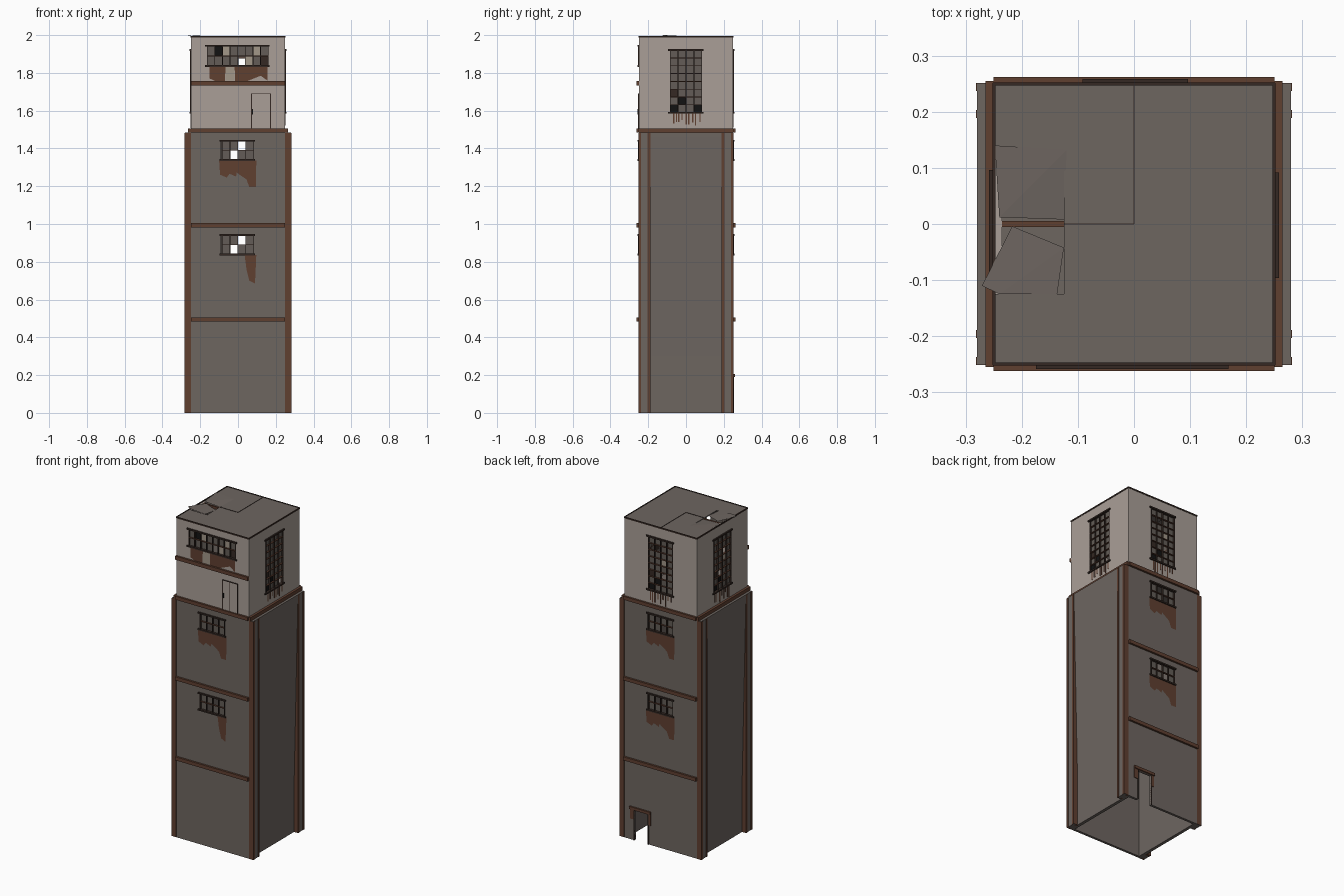
import bpy, bmesh, math, random
from mathutils import Matrix, Vector

if "Cube" in bpy.data.objects:
    bpy.data.objects.remove(bpy.data.objects["Cube"])

random.seed(4)

def mat(name, r, g, b):
    m = bpy.data.materials.new(name)
    m.diffuse_color = (r, g, b, 1)
    m.use_nodes = True
    m.node_tree.nodes["Principled BSDF"].inputs["Base Color"].default_value = m.diffuse_color
    return m

MATS = [mat("grey_panel", .155, .132, .118), mat("pale_wall", .40, .345, .31),
        mat("rust_brown", .115, .05, .030), mat("dark_frame", .035, .022, .017),
        mat("dull_glass", .125, .108, .095), mat("pale_pane", .36, .31, .25),
        mat("black_gap", .006, .006, .006)]
GREY, PALE, RUST, FRAME, GLASS, TAN, BLACK = range(7)
FRONT, RIGHT, BACK, LEFT = range(4)
R = 0.25   # half width of the tower

def finish(name, bm, side=FRONT):
    """Turn a bmesh built on the front wall into an object on the chosen side."""
    me = bpy.data.meshes.new(name)
    bm.transform(Matrix.Rotation(side * math.pi / 2, 4, 'Z'))
    bm.to_mesh(me)
    bm.free()
    ob = bpy.data.objects.new(name, me)
    for m in MATS:
        me.materials.append(m)
    bpy.context.collection.objects.link(ob)
    return ob

def add_box(bm, m, u0, u1, d0, d1, z0, z1):
    """u runs along the wall, d is the distance out of the wall plane."""
    M = (Matrix.Translation(((u0 + u1) / 2, -R - (d0 + d1) / 2, (z0 + z1) / 2))
         @ Matrix.Diagonal((u1 - u0, d1 - d0, z1 - z0, 1)))
    for v in bmesh.ops.create_cube(bm, size=1, matrix=M)["verts"]:
        for f in v.link_faces:
            f.material_index = m

def boxes(name, side, items):
    bm = bmesh.new()
    for it in items:
        add_box(bm, *it)
    return finish(name, bm, side)

def wall(name, side, z0, z1, m, holes=()):
    """Flat sheet with rectangular holes, thickened inwards."""
    us = sorted({-R, R} | {h[0] for h in holes} | {h[1] for h in holes})
    zs = sorted({z0, z1} | {h[2] for h in holes} | {h[3] for h in holes})
    bm = bmesh.new()
    for a, b in zip(us, us[1:]):
        for c, d in zip(zs, zs[1:]):
            mu, mz = (a + b) / 2, (c + d) / 2
            if any(h[0] < mu < h[1] and h[2] < mz < h[3] for h in holes):
                continue
            f = bm.faces.new([bm.verts.new((u, -R, z)) for u, z in ((a, c), (b, c), (b, d), (a, d))])
            f.material_index = m
    bmesh.ops.remove_doubles(bm, verts=bm.verts, dist=1e-5)
    s = finish(name, bm, side).modifiers.new("thickness", 'SOLIDIFY')
    s.thickness, s.offset = .015, -1

def window(name, side, u0, u1, z0, z1, cols, rows, gaps=(), special=(), hood=True):
    """Panes, glazing bars, lintel and sill. gaps: missing (col, row) from bottom left."""
    w, h = (u1 - u0) / cols, (z1 - z0) / rows
    special = dict(special)
    items = []
    for c in range(cols):
        for r in range(rows):
            if (c, r) not in gaps:
                d = random.choice((-.008, -.007, -.006))
                items.append((special.get((c, r), GLASS), u0 + c * w, u0 + (c + 1) * w,
                              d - .002, d, z0 + r * h, z0 + (r + 1) * h))
    t = .002
    items += [(FRAME, u0 + c * w - t, u0 + c * w + t, -.01, .003, z0, z1) for c in range(cols + 1)]
    items += [(RUST, u0, u1, -.01, .002, z0 + r * h - t, z0 + r * h + t) for r in range(rows + 1)]
    if hood:
        items += [(FRAME, u0 - .012, u1 + .008, -.01, .008, z1 - .003, z1 + .006),
                  (FRAME, u0 - .012, u1 + .008, -.01, .008, z0 - .006, z0 + .003)]
    boxes(name, side, items)

def plate(name, side, m, pts, d=.002):
    """Thin polygon plate lying on a wall, for rust stains."""
    bm = bmesh.new()
    f = bm.faces.new([bm.verts.new((u, -R - d, z)) for u, z in pts])
    f.material_index = m
    bmesh.ops.triangulate(bm, faces=[f])
    finish(name, bm, side)

# Lower and upper walls with openings
SMALL = [(-.09, .085, z, z + .1) for z in (.84, 1.34)]
TALL = (-.084, .084, 1.59, 1.92)
STRIP = (-.163, .16, 1.838, 1.942)
DOOR = (-.18, -.085, 0, .19)
wall("front_lower_wall", FRONT, 0, 1.5, GREY, SMALL)
wall("back_lower_wall", BACK, 0, 1.5, GREY, SMALL + [DOOR])
wall("front_upper_wall", FRONT, 1.5, 1.99, PALE, [STRIP])
for side, n in ((RIGHT, "right"), (LEFT, "left")):
    wall(n + "_lower_wall", side, 0, 1.5, GREY)
for side, n in ((RIGHT, "right"), (LEFT, "left"), (BACK, "back")):
    wall(n + "_upper_wall", side, 1.5, 1.99, PALE, [TALL])
boxes("upper_floor", FRONT, [(GREY, -.24, .24, -.49, -.01, 1.49, 1.5)])

# Side columns with rusty edges, and the sloping panel between their tops
for side, n in ((RIGHT, "right"), (LEFT, "left")):
    items = []
    for s in (-1, 1):
        lo, hi = sorted((s * .19, s * .25))
        items += [(GREY, lo, hi, -.005, .03, 0, 1.484),
                  (RUST, lo - .001, lo + .013, 0, .032, 0, 1.482),
                  (RUST, hi - .013, hi + .001, 0, .032, 0, 1.482)]
    boxes(n + "_columns", side, items)
    bm = bmesh.new()
    prof = ((0, 0), (.004, 0), (.004, .3), (.03, 1.46), (.03, 1.484), (0, 1.484))
    f = bm.faces.new([bm.verts.new((-.19, -R - d, z)) for d, z in prof])
    ext = bmesh.ops.extrude_face_region(bm, geom=[f])["geom"]
    bmesh.ops.translate(bm, vec=(.38, 0, 0), verts=[e for e in ext if isinstance(e, bmesh.types.BMVert)])
    bmesh.ops.recalc_face_normals(bm, faces=bm.faces)
    finish(n + "_sloping_panel", bm, side)

# Rusty bands
for side, n in ((FRONT, "front"), (BACK, "back")):
    boxes(n + "_bands", side, [(RUST, -.25, .25, -.005, .012, z - .018, z + .004) for z in (.502, 1, 1.502)])
for side, n in ((RIGHT, "right"), (LEFT, "left")):
    boxes(n + "_top_band", side, [(RUST, -.255, .255, -.005, .015, 1.484, 1.506)])
boxes("front_upper_band", FRONT, [(RUST, -.25, .25, -.005, .012, 1.733, 1.756)])

# Small lower windows, open panes lined up front to back, with stains
for i, z in enumerate((.84, 1.34)):
    window("front_window_%d" % i, FRONT, -.085, .083, z, z + .1, 4, 2, {(2, 1), (1, 0)})
    window("back_window_%d" % i, BACK, -.083, .085, z, z + .1, 4, 2, {(1, 1), (2, 0)})
def wide_stain(name, side, z):
    plate(name, side, RUST, [(-.1, z), (-.095, z - .075), (-.06, z - .09), (-.045, z - .07), (-.01, z - .085),
                             (0, z - .02), (.035, z - .03), (.045, z - .1), (.06, z - .14), (.095, z - .14), (.097, z)])
wide_stain("front_stain_top", FRONT, 1.336)
wide_stain("back_stain_top", BACK, 1.336)
wide_stain("back_stain_low", BACK, .836)
plate("front_stain_low", FRONT, RUST, [(.035, .836), (.045, .76), (.06, .70), (.09, .685), (.097, .836)])

# Long upper front window with stain below it
window("front_strip_window", FRONT, *STRIP, 8, 2, {(4, 0)},
       {(6, 1): TAN, (1, 1): BLACK, (2, 1): TAN, (5, 0): TAN, (7, 0): FRAME})
plate("strip_stain_left", FRONT, RUST, [(-.152, 1.834), (-.15, 1.77), (-.12, 1.757), (-.07, 1.757), (-.065, 1.834)])
plate("strip_stain_right", FRONT, RUST, [(-.018, 1.834), (-.015, 1.757), (.05, 1.757), (.09, 1.79), (.12, 1.785),
                                         (.155, 1.76), (.155, 1.834)])
plate("strip_pale_patch", FRONT, TAN, [(-.065, 1.834), (-.065, 1.76), (-.018, 1.76), (-.018, 1.834)])

# Tall upper windows with drips running down from the sill
GAPS = {RIGHT: {(3, 0)}, LEFT: {(1, 2), (2, 5)}, BACK: {(1, 6), (2, 2), (0, 6)}}
for side, n in ((RIGHT, "right"), (LEFT, "left"), (BACK, "back")):
    window(n + "_tall_window", side, *TALL, 4, 8, GAPS[side],
           {(0, 0): BLACK, (1, 1): BLACK, (0, 2): FRAME, (2, 4): TAN if side != RIGHT else GLASS})
    drips = []
    for k in range(9):
        u = -.07 + k * .0175 + random.uniform(-.005, .005)
        drips.append((RUST, u - .003, u + .003, 0, .002, random.uniform(1.506, 1.555), 1.59))
    boxes(n + "_rust_drips", side, drips)

# Front upper door outline
boxes("front_upper_door", FRONT, [
    (PALE, .072, .172, 0, .003, 1.506, 1.688), (FRAME, .070, .074, 0, .005, 1.506, 1.69),
    (FRAME, .170, .174, 0, .005, 1.506, 1.69), (FRAME, .070, .174, 0, .005, 1.687, 1.691),
    (FRAME, .121, .123, 0, .005, 1.506, 1.69), (BLACK, .074, .079, 0, .006, 1.58, 1.61)])

# Back ground door frame
boxes("back_door_frame", BACK, [
    (RUST, -.21, -.065, 0, .010, .19, .207), (RUST, -.208, -.18, 0, .004, .13, .19),
    (RUST, -.085, -.067, 0, .004, .12, .19), (FRAME, -.184, -.18, -.015, .005, 0, .19),
    (FRAME, -.085, -.081, -.015, .005, 0, .19)])

# Roof sheets: a 4 x 4 grid with two torn cells, exposed beam and lifted flaps
bm = bmesh.new()
for i in range(4):
    for j in range(4):
        if (i, j) not in ((0, 1), (0, 2)):
            x, y = -.25 + i * .125, -.25 + j * .125
            bm.faces.new([bm.verts.new((x + a, y + b, 1.993)) for a, b in ((0, 0), (.125, 0), (.125, .125), (0, .125))])
bmesh.ops.remove_doubles(bm, verts=bm.verts, dist=1e-5)
s = finish("roof_sheets", bm).modifiers.new("thickness", 'SOLIDIFY')
s.thickness, s.offset = .006, -1

for name, pts in (
        ("back_roof_flap", ((-.248, .14, 1.996), (-.24, .012, 1.994), (-.125, .008, 1.988), (-.12, .132, 1.995))),
        ("front_roof_flap", ((-.217, -.004, 1.994), (-.271, -.11, 2.0), (-.24, -.125, 1.999),
                             (-.137, -.125, 1.993), (-.125, -.042, 1.991)))):
    bm = bmesh.new()
    f = bm.faces.new([bm.verts.new(p) for p in pts])
    bmesh.ops.triangulate(bm, faces=[f])
    finish(name, bm)
boxes("roof_beams", FRONT, [(RUST, -.245, -.125, -.255, -.245, 1.975, 1.99), (FRAME, -.125, 0, -.251, -.249, 1.99, 1.995),
                            (FRAME, -.001, .001, -.5, -.25, 1.99, 1.995)])
for side in range(4):
    boxes("roof_edge_%d" % side, side, [(FRAME, -.251, .251, -.003, .002, 1.987, 1.996)])
